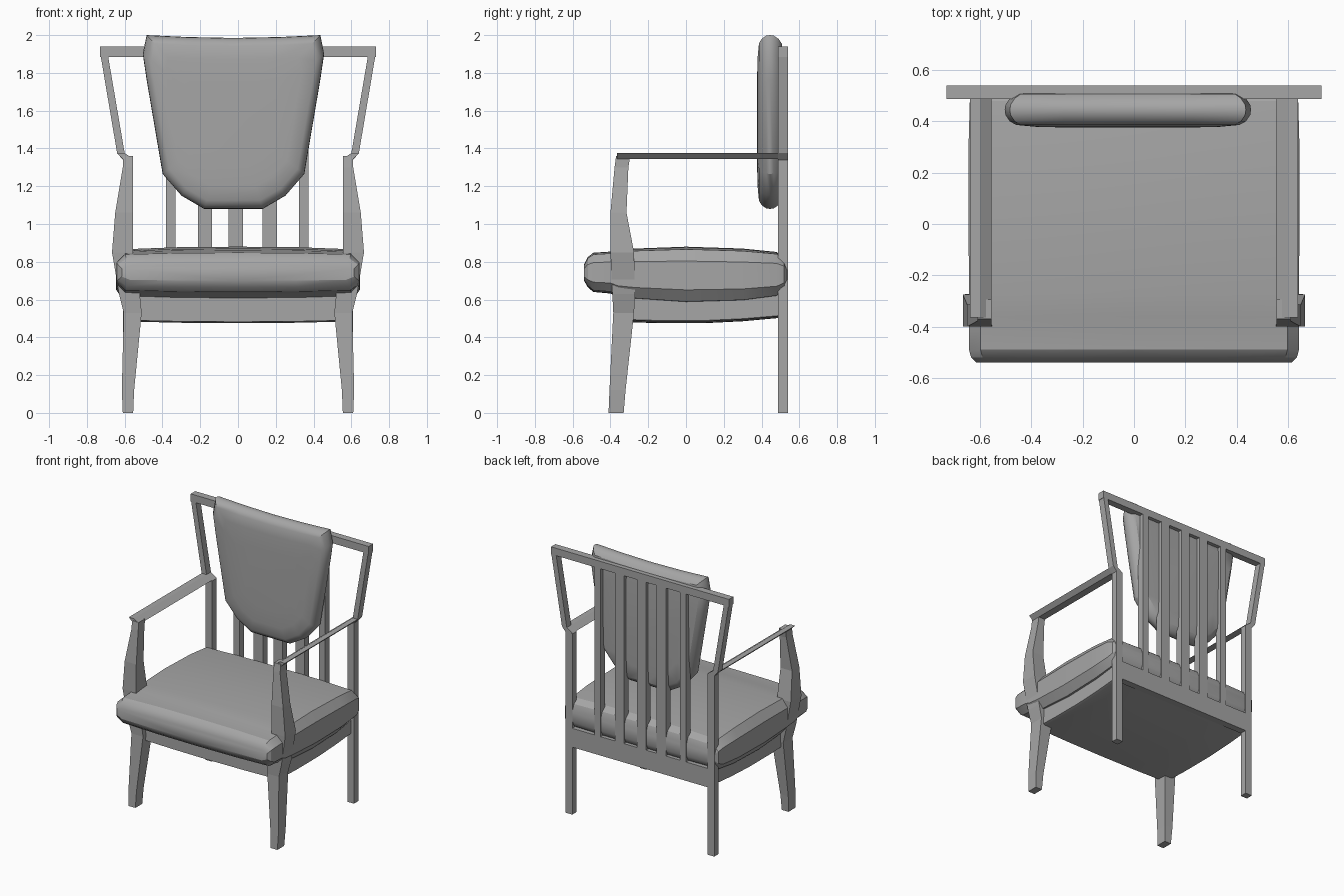
import bpy, bmesh
from math import radians
from mathutils import Vector

cube = bpy.data.objects.get("Cube")
if cube:
    bpy.data.objects.remove(cube, do_unlink=True)

GREY = (0.38, 0.38, 0.38, 1)
mat = bpy.data.materials.new("plain grey")
mat.use_nodes = True
mat.diffuse_color = GREY
mat.node_tree.nodes["Principled BSDF"].inputs["Base Color"].default_value = GREY


def loft(name, rings, mirror=False, smooth=False):
    """Skin a row of matching closed rings and cap both ends."""
    bm = bmesh.new()
    rows = [[bm.verts.new(p) for p in ring] for ring in rings]
    n = len(rows[0])
    for a, b in zip(rows, rows[1:]):
        for i in range(n):
            j = (i + 1) % n
            bm.faces.new((a[i], a[j], b[j], b[i]))
    bm.faces.new(rows[0])
    bm.faces.new(rows[-1])
    bmesh.ops.recalc_face_normals(bm, faces=bm.faces)
    mesh = bpy.data.meshes.new(name)
    bm.to_mesh(mesh)
    bm.free()
    mesh.materials.append(mat)
    obj = bpy.data.objects.new(name, mesh)
    bpy.context.collection.objects.link(obj)
    if mirror:
        obj.modifiers.new("Mirror", "MIRROR")
    if smooth:
        bpy.ops.object.select_all(action="DESELECT")
        obj.select_set(True)
        bpy.context.view_layer.objects.active = obj
        bpy.ops.object.shade_smooth_by_angle(angle=radians(30))
    return obj


def extrude(name, outline, y0, y1, mirror=False):
    """Extrude an x, z outline along y."""
    return loft(name, [[(x, y, z) for x, z in outline] for y in (y0, y1)], mirror)


def bar(name, x0, x1, z0, z1):
    return extrude(name, [(x0, z0), (x1, z0), (x1, z1), (x0, z1)], BACK0, BACK1)


def section(y, w, lo, hi, profile):
    """Symmetric cross-section at depth y, from a unit half profile."""
    mid, half = (lo + hi) / 2, (hi - lo) / 2
    right = [(w * u, y, mid + half * v) for u, v in profile]
    left = [(-x, y, z) for x, y, z in reversed(right[1:-1])]
    return right + left


# Back frame: kinked stiles, top and bottom rails, five slats
BACK0, BACK1 = 0.488, 0.54
extrude("back_stile", [(.555, 0), (.61, 0), (.61, 1.34), (.64, 1.375), (.727, 1.89),
                       (.688, 1.89), (.60, 1.375), (.555, 1.34)], BACK0, BACK1, True)
bar("top_rail", -.73, .73, 1.885, 1.94)
bar("bottom_rail", -.556, .556, .50, .64)
for i, (x, w) in enumerate([(-.355, .05), (-.175, .075), (-.012, .075), (.168, .075), (.348, .05)]):
    bar(f"back_slat_{i + 1}", x - w / 2, x + w / 2, .62, 1.89)

# Arms: thin tilted strips
extrude("arm", [(.61, 1.345), (.64, 1.375), (.60, 1.375), (.555, 1.345)], -.365, BACK1, True)

# Front legs, running up to the arms: z, x range, y range
LEG = [(0, .555, .61, -.41, -.33), (.12, .55, .615, -.405, -.32),
       (.53, .51, .605, -.385, -.275), (.63, .52, .63, -.39, -.27),
       (.85, .555, .667, -.40, -.275), (1.06, .555, .65, -.40, -.315),
       (1.30, .555, .61, -.378, -.305), (1.36, .555, .61, -.37, -.295)]
loft("front_leg", [[(x0, y0, z), (x1, y0, z), (x1, y1, z), (x0, y1, z)]
                   for z, x0, x1, y0, y1 in LEG], True)

# Seat base with a slightly bowed underside
BASE = [(0, 1), (1, 1), (1, -.86), (.97, -.92), (.5, -.98), (0, -1)]
loft("seat_base", [section(y, .585, lo, .68, BASE) for y, lo in
                   [(-.35, .482), (-.15, .475), (.1, .475), (.3, .485), (.488, .502)]], smooth=True)

# Seat cushion with a rolled front edge
PAD = [(0, 1), (.5, .98), (.93, .91), (1, .5), (1, -.5), (.93, -.91), (.5, -.98), (0, -1)]
SEAT = [(-.54, .615, .70, .785), (-.52, .635, .665, .825), (-.49, .643, .64, .848),
        (-.40, .643, .632, .854), (-.36, .643, .61, .862), (-.27, .643, .595, .87),
        (0, .645, .575, .88), (.3, .645, .585, .87), (.48, .64, .61, .852),
        (.52, .63, .645, .82), (.535, .61, .68, .78)]
loft("seat_cushion", [section(*s, PAD) for s in SEAT], smooth=True)

# Back cushion: shield outline, inset in steps towards front and back
SHIELD = [(0, 1.985), (.25, 1.99), (.46, 2.0), (.48, 1.9), (.46, 1.765), (.375, 1.265),
          (.275, 1.15), (.155, 1.08), (0, 1.08)]
CENTRE_X = -.024
outline = SHIELD + [(-x, z) for x, z in reversed(SHIELD[1:-1])]


def inset_ring(y, d):
    ring = []
    for x, z in outline:
        sx, sz = 1 - d / .48, 1 - d / .46
        ring.append(Vector((CENTRE_X + x * sx, y, 1.54 + (z - 1.54) * sz)))
    return ring


STEPS = [(.376, .24), (.379, .12), (.386, .045), (.40, .02), (.425, .003), (.445, 0),
         (.465, .003), (.49, .02), (.507, .045), (.514, .14)]
loft("back_cushion", [inset_ring(y, d) for y, d in STEPS], smooth=True)
